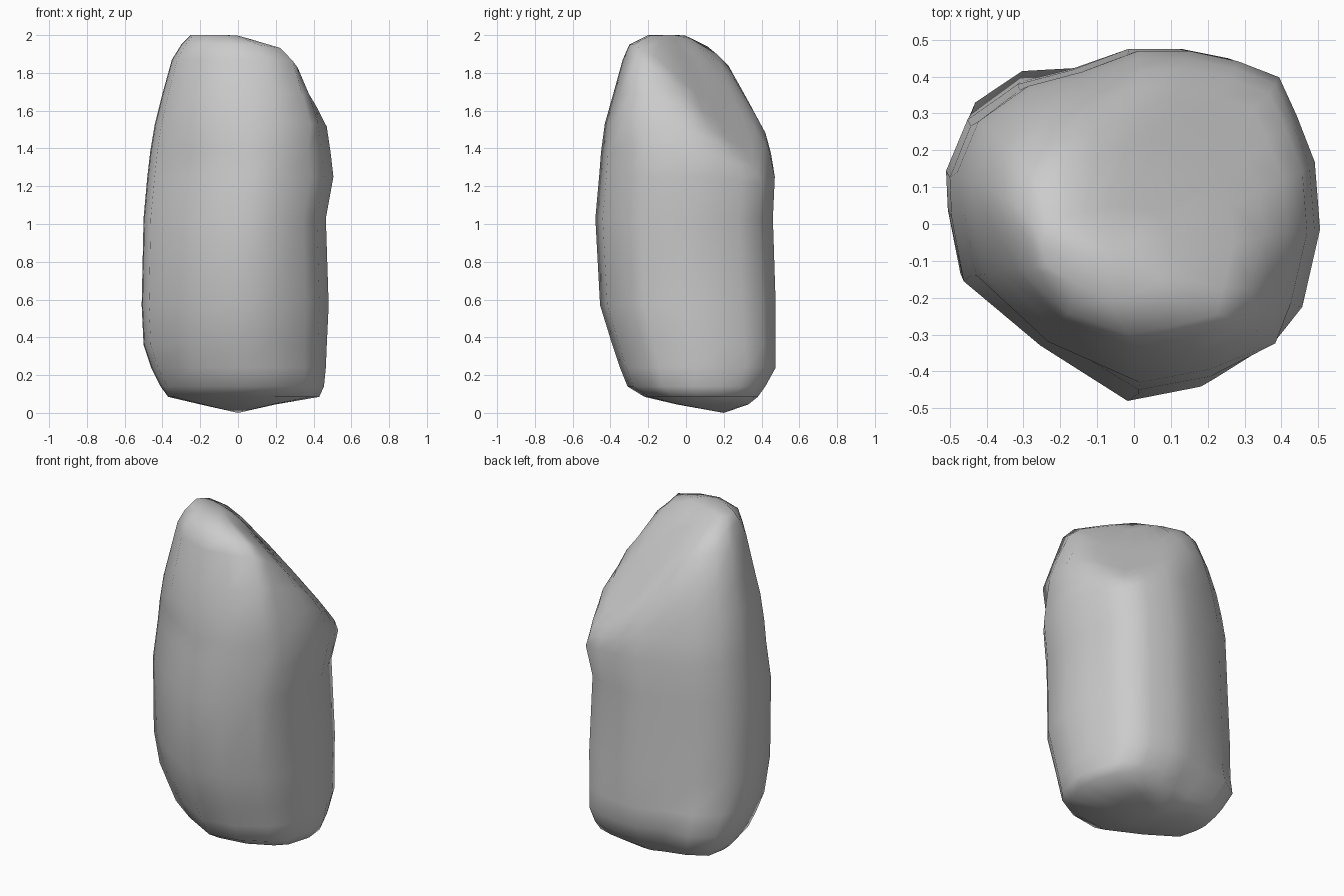
import bpy, bmesh

if "Cube" in bpy.data.objects:
    bpy.data.objects.remove(bpy.data.objects["Cube"])

# Plan outline of the boulder, counter-clockwise from the right
OUTLINE = [(.51, -.02), (.495, .17), (.445, .30), (.395, .41), (.28, .455), (.14, .485),
           (0, .485), (-.16, .425), (-.31, .385), (-.45, .285), (-.51, .14), (-.505, .03),
           (-.47, -.15), (-.25, -.33), (0, -.485), (.21, -.445), (.385, -.335), (.46, -.24)]

# Section extents: z, x min, x max, y min, y max
RINGS = [(.045, -.20, .20, -.05, .33), (.085, -.37, .43, -.22, .38),
         (.14, -.41, .455, -.31, .42), (.24, -.46, .465, -.35, .475),
         (.36, -.50, .47, -.39, .475), (.57, -.51, .48, -.455, .475),
         (1.03, -.50, .465, -.48, .46), (1.25, -.48, .505, -.46, .47),
         (1.38, -.465, .49, -.45, .45), (1.53, -.44, .47, -.43, .42),
         (1.69, -.40, .415, -.385, .37), (1.87, -.35, .35, -.335, .29),
         (1.95, -.30, .27, -.30, .22), (2.0, -.25, .10, -.20, .05)]


def top_cut(x, y, z):
    """Blend z softly into the slanted face at the back right of the top."""
    plane = 1.95 - .78 * x - .98 * y
    h = max(.18 - abs(z - plane), 0)
    return min(z, plane) - h * h / .72


def lerp(v, a, b, half):
    return (a + b) / 2 + v / half * (b - a) / 2


# Stack the sections into a closed body
bm = bmesh.new()
loops = []
for z, x0, x1, y0, y1 in RINGS:
    loop = []
    for px, py in OUTLINE:
        x, y = lerp(px, x0, x1, .51), lerp(py, y0, y1, .485)
        # Fuller front shoulders, fuller back left base
        if 1.4 < z < 1.98 and -.4 < py < -.3:
            x += .025 if px > 0 else -.025
            y -= .025
        if .05 < z < .3 and px < -.3 and py > .25:
            x -= .025
            y += .025
        loop.append(bm.verts.new((x, y, top_cut(x, y, z) if z > 1.1 else z)))
    loops.append(loop)
n = len(OUTLINE)
for a, b in zip(loops, loops[1:]):
    for i in range(n):
        j = (i + 1) % n
        bm.faces.new((a[i], a[j], b[j], b[i]))

# Underside point and crown
foot = bm.verts.new((0, .2, 0))
crown = bm.verts.new((-.06, -.07, 2.0))
for i in range(n):
    j = (i + 1) % n
    bm.faces.new((foot, loops[0][j], loops[0][i]))
    bm.faces.new((crown, loops[-1][i], loops[-1][j]))
bmesh.ops.remove_doubles(bm, verts=bm.verts, dist=.004)
bmesh.ops.recalc_face_normals(bm, faces=bm.faces)
for f in bm.faces:
    f.smooth = True

mesh = bpy.data.meshes.new("boulder")
bm.to_mesh(mesh)
bm.free()
bpy.context.collection.objects.link(bpy.data.objects.new("boulder", mesh))
